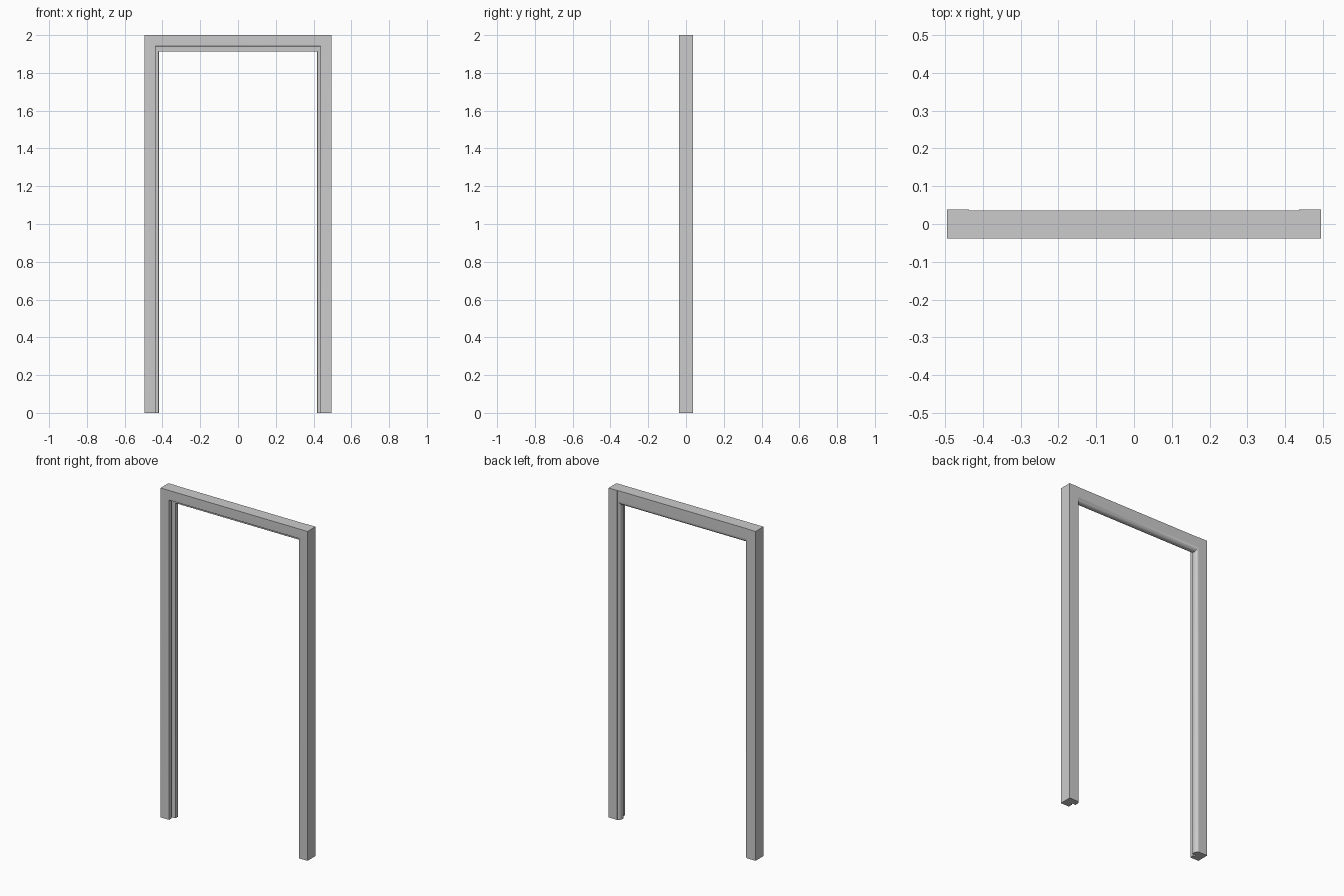
import bpy, bmesh, math

if "Cube" in bpy.data.objects:
    bpy.data.objects.remove(bpy.data.objects["Cube"])

HALF_W, HEIGHT = 0.494, 2.0
FRONT, BACK = -0.038, 0.036
REBATE, LIP = 0.058, 0.075      # depths measured inward from the outer face


def arc(cx, cy, rx, ry, a0, a1, n):
    return [(cx + rx * math.cos(math.radians(a0 + (a1 - a0) * i / n)),
             cy + ry * math.sin(math.radians(a0 + (a1 - a0) * i / n)))
            for i in range(n + 1)]


# Cross-section: outer box, rebate with seal groove, lip curving to the back
profile = [(0, FRONT)]
profile += arc(REBATE - 0.003, FRONT + 0.003, 0.003, 0.003, -90, 0, 4)
profile += arc(REBATE, -0.007, 0.008, 0.006, 270, 90, 8)
profile += arc(LIP - 0.003, 0.002, 0.003, 0.003, -90, 0, 4)
profile += arc(REBATE, 0.014, LIP - REBATE, BACK - 0.014, 0, 90, 8)
profile += [(0, BACK)]


def header_depth(u):
    # the header's lip is deeper than the jambs' lip
    if u <= REBATE:
        return u * 1.03
    return REBATE * 1.03 + (u - REBATE) * 0.028 / (LIP - REBATE)


def finish(name, bm):
    bmesh.ops.recalc_face_normals(bm, faces=bm.faces[:])
    me = bpy.data.meshes.new(name)
    bm.to_mesh(me)
    bm.free()
    ob = bpy.data.objects.new(name, me)
    bpy.context.collection.objects.link(ob)
    return ob


# Door frame: profile swept up one jamb, across the header, down the other
bm = bmesh.new()
rings = []
for side, top in ((-1, False), (-1, True), (1, True), (1, False)):
    rings.append([bm.verts.new((side * (HALF_W - u), y,
                                HEIGHT - header_depth(u) if top else 0))
                  for u, y in profile])
n = len(profile)
for a, b in zip(rings, rings[1:]):
    for i in range(n):
        j = (i + 1) % n
        bm.faces.new((a[i], a[j], b[j], b[i]))
bm.faces.new(rings[0])
bm.faces.new(rings[-1])
frame = finish("door_frame", bm)
bpy.context.view_layer.objects.active = frame
frame.select_set(True)
bpy.ops.object.shade_smooth_by_angle(angle=math.radians(30))

# Thin raised back faces of the jambs
for side, name in ((-1, "left_jamb_back"), (1, "right_jamb_back")):
    bm = bmesh.new()
    bmesh.ops.create_cube(bm, size=1)
    bmesh.ops.scale(bm, vec=(REBATE, 0.002, HEIGHT), verts=bm.verts)
    bmesh.ops.translate(bm, vec=(side * (HALF_W - REBATE / 2), BACK + 0.001, HEIGHT / 2),
                        verts=bm.verts)
    finish(name, bm)
